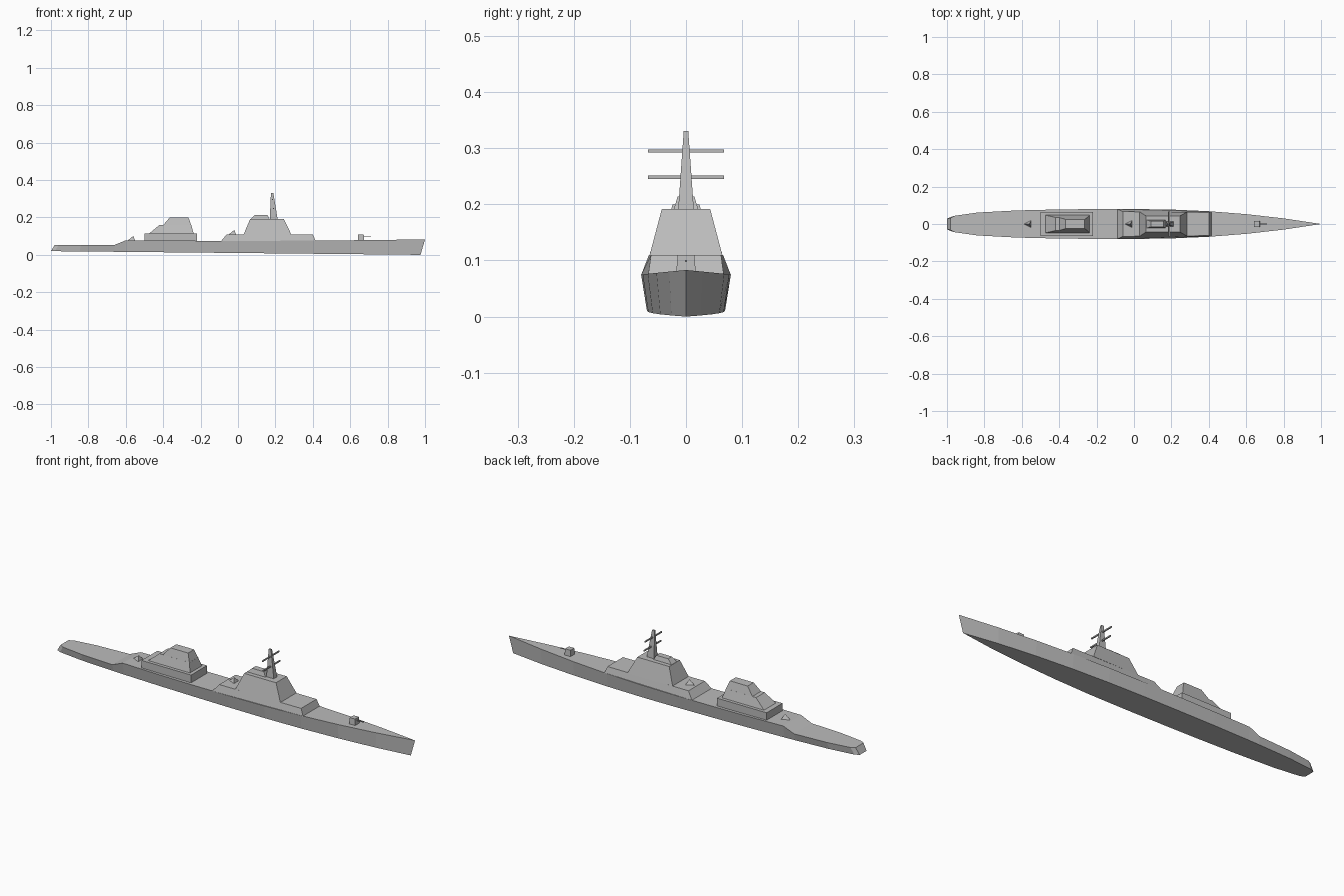
import bpy, bmesh

if "Cube" in bpy.data.objects:
    bpy.data.objects.remove(bpy.data.objects["Cube"], do_unlink=True)

naval_grey = bpy.data.materials.new("naval_grey")
naval_grey.use_nodes = True
grey_colour = (0.5, 0.5, 0.5, 1)
naval_grey.diffuse_color = grey_colour
shader = naval_grey.node_tree.nodes["Principled BSDF"]
shader.inputs["Base Color"].default_value = grey_colour


def loft(name, rings):
    """Skin a row of equal-length point rings and cap both ends."""
    bm = bmesh.new()
    rows = [[bm.verts.new(point) for point in ring] for ring in rings]
    for lower, upper in zip(rows, rows[1:]):
        for index in range(len(lower)):
            previous = index - 1
            bm.faces.new((lower[previous], lower[index], upper[index], upper[previous]))
    bm.faces.new(reversed(rows[0]))
    bm.faces.new(rows[-1])
    bmesh.ops.remove_doubles(bm, verts=bm.verts, dist=1e-5)
    bmesh.ops.dissolve_degenerate(bm, edges=bm.edges, dist=1e-6)
    bmesh.ops.recalc_face_normals(bm, faces=bm.faces)
    mesh = bpy.data.meshes.new(name)
    bm.to_mesh(mesh)
    bm.free()
    mesh.materials.append(naval_grey)
    bpy.context.collection.objects.link(bpy.data.objects.new(name, mesh))


def level_ring(aft, fore, aft_half, fore_half, z):
    """Four corners of a horizontal outline that is symmetric about the centreline."""
    return [(aft, -aft_half, z), (fore, -fore_half, z), (fore, fore_half, z), (aft, aft_half, z)]


def block(name, aft, fore, half, bottom, top, aft_lean=0, fore_lean=0, side_lean=0):
    """Box whose walls lean inward by the given distances at the top."""
    upper_half = half - side_lean
    loft(name, [level_ring(aft, fore, half, half, bottom),
                level_ring(aft + aft_lean, fore - fore_lean, upper_half, upper_half, top)])


def hull_half_width(x):
    """Pointed bow, fuller stern that closes quickly at the very end."""
    if x > 0:
        return 0.08 * (1 - x ** 2.1)
    return 0.08 * (1 - 0.4 * abs(x) ** 3 - 0.5 * x ** 40)


def deck_height(x):
    """Low quarterdeck, then a main deck rising gently to the bow."""
    return 0.053 if x < -0.65 else 0.075 + 0.008 * x * x


def hull_section(x):
    """Deck edge and narrower keel edge, the keel raked at the ends."""
    half, deck = hull_half_width(x), deck_height(x)
    keel_half, keel = half * 0.87, 0.01 * (1 - x)
    keel_x = x - 0.024 * x ** 8
    return [(x, -half, deck), (x, half, deck), (keel_x, keel_half, keel), (keel_x, -keel_half, keel)]


# Hull
stations = [-0.98, -0.96, -0.84, -0.66] + [step / 5 for step in range(-3, 6)]
loft("hull", [hull_section(x) for x in stations])

# Forward superstructure, its base flush with the hull sides
base_aft, base_fore = -0.09, 0.415
aft_half, fore_half = hull_half_width(base_aft), hull_half_width(base_fore)
loft("bridge_base", [
    level_ring(base_aft, base_fore, aft_half, fore_half, 0.074),
    level_ring(base_aft + 0.03, base_fore - 0.015, aft_half - 0.014, fore_half - 0.005, 0.11)])
block("bridge_tower", aft=0.03, fore=0.285, half=0.065, bottom=0.109, top=0.192,
      aft_lean=0.035, fore_lean=0.04, side_lean=0.022)
block("tower_roof_house", aft=0.065, fore=0.17, half=0.022, bottom=0.19, top=0.214,
      aft_lean=0.025, fore_lean=0.013, side_lean=0.007)

# Mast with two cross yards
block("mast", aft=0.17, fore=0.212, half=0.014, bottom=0.19, top=0.331,
      aft_lean=0.006, fore_lean=0.023, side_lean=0.01)
for label, x, z in (("lower", 0.19, 0.248), ("upper", 0.185, 0.295)):
    thickness = 0.003
    block(label + "_yard", aft=x - thickness, fore=x + thickness, half=0.068,
          bottom=z - thickness, top=z + thickness)

# Aft superstructure
block("aft_house", aft=-0.5, fore=-0.22, half=0.064, bottom=0.07, top=0.115)
block("aft_middle_tier", aft=-0.475, fore=-0.237, half=0.048, bottom=0.114, top=0.16,
      aft_lean=0.055, fore_lean=0.013, side_lean=0.013)
block("aft_upper_tier", aft=-0.4, fore=-0.25, half=0.035, bottom=0.159, top=0.2,
      aft_lean=0.035, fore_lean=0.015, side_lean=0.011)

# Small wedge-shaped mounts, pointing aft
for label, x, z in (("quarterdeck", -0.57, 0.077), ("midship", -0.03, 0.109)):
    peak = x + 0.01
    loft(label + "_mount", [level_ring(x - 0.02, x + 0.02, 0, 0.02, z),
                            level_ring(peak, peak, 0, 0, z + 0.024)])

# Bow gun
block("gun_turret", aft=0.64, fore=0.675, half=0.018, bottom=0.07, top=0.11,
      aft_lean=0.002, fore_lean=0.003, side_lean=0.003)
block("gun_barrel", aft=0.66, fore=0.71, half=0.002, bottom=0.097, top=0.101)
